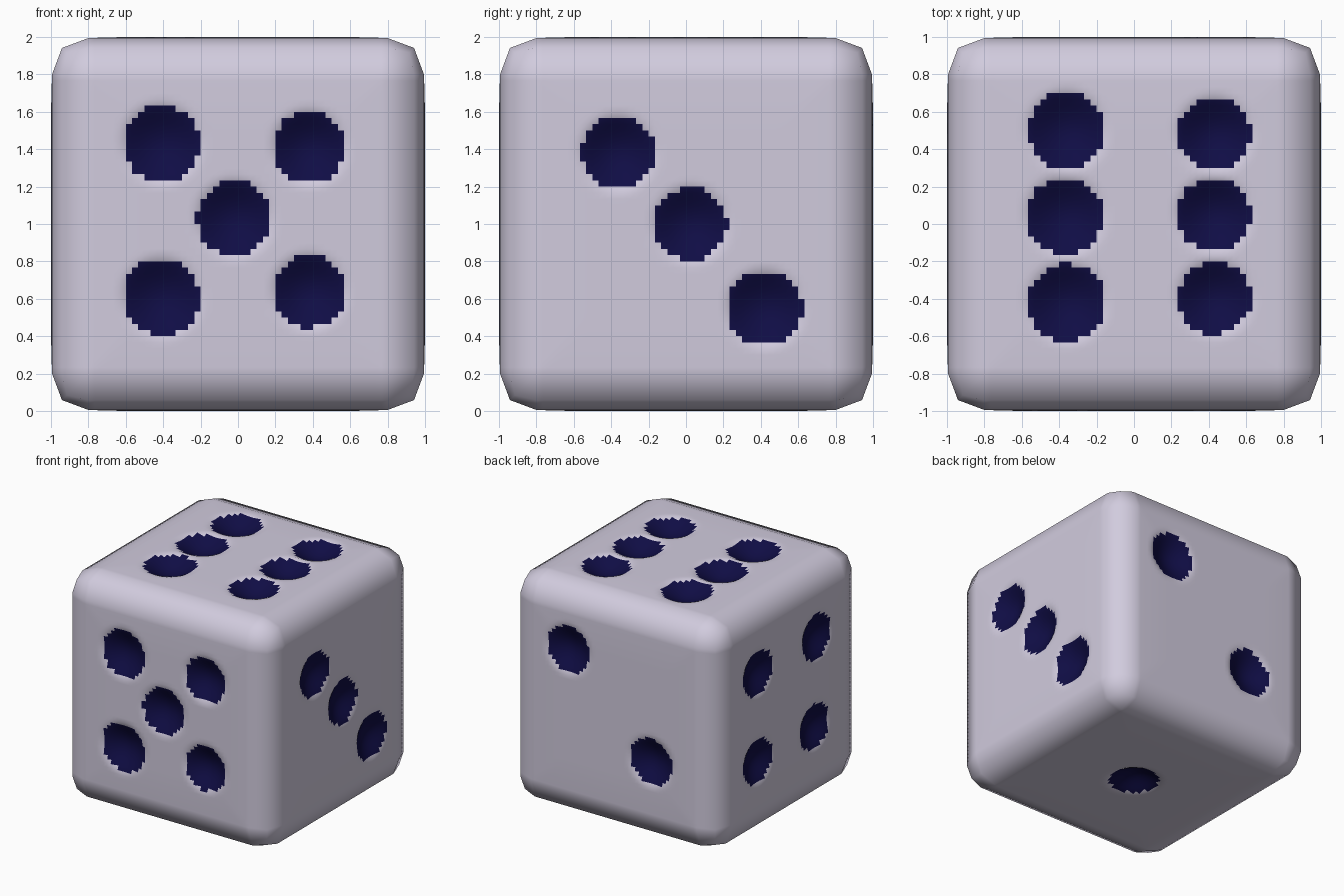
import bpy, bmesh, math
from mathutils import Vector

if "Cube" in bpy.data.objects:
    bpy.data.objects.remove(bpy.data.objects["Cube"])

CORE = 0.8        # half size of the flat area inside the rounded edges
CELLS = 48        # fine cells across each flat area
DENT = 0.085      # depth of a pip

X, Y, Z = Vector((1, 0, 0)), Vector((0, 1, 0)), Vector((0, 0, 1))


def material(name, rgb):
    m = bpy.data.materials.new(name)
    m.diffuse_color = (*rgb, 1)
    m.use_nodes = True
    m.node_tree.nodes["Principled BSDF"].inputs["Base Color"].default_value = m.diffuse_color
    return m


# Each side: outward normal, two in-plane axes, pips as (u, v, radius)
sides = [
    (-Y, X, Z, [(-.41, .43, .205), (.38, .41, .193), (-.02, .03, .2),
                (-.41, -.39, .205), (.38, -.36, .193)]),
    (X, Y, Z, [(-.365, .38, .195), (.025, 0, .195), (.42, -.45, .2)]),
    (Z, X, Y, [(-.36, .5, .205), (-.37, .045, .205), (-.36, -.42, .205),
               (.43, .48, .195), (.425, .05, .195), (.43, -.395, .195)]),
    (-X, Y, Z, [(.43, .42, .197), (-.38, .43, .197),
                (.43, -.35, .197), (-.35, -.345, .197)]),
    (Y, X, Z, [(.44, .46, .2), (-.36, -.31, .2)]),
    (-Z, X, Y, [(0, 0, .2)]),
]


def rounded(p):
    """Pull a cube point onto the rounded box."""
    core = Vector([max(-CORE, min(CORE, c)) for c in p])
    return core + (p - core).normalized() * (1 - CORE)


def sink(u, v, pips):
    """Gentle fall-off toward the rim, plus the bowls of the pips."""
    t = max(0, (max(abs(u), abs(v)) - 0.5) / (CORE - 0.5))
    depth = 0.006 * t * t if t <= 1.001 else 0
    for a, b, r in pips:
        q = math.hypot(u - a, v - b) / (r * 1.12)
        if q < 1:
            depth += DENT * (1 - q * q) ** 1.5
    return depth


# Grid lines: fine across the flat, two coarse facets around each edge
lines = [-1] + [CORE * (2 * i / CELLS - 1) for i in range(CELLS + 1)] + [1]
n = len(lines)

bm = bmesh.new()
shared = {}
for normal, ua, va, pips in sides:
    grid = {}
    for i, u in enumerate(lines):
        for j, v in enumerate(lines):
            p = normal + ua * u + va * v
            key = tuple(round(c, 4) for c in p)
            if key not in shared:
                shared[key] = bm.verts.new(rounded(p) - normal * sink(u, v, pips) + Z)
            grid[i, j] = shared[key]
    flip = ua.cross(va).dot(normal) < 0
    for i in range(n - 1):
        for j in range(n - 1):
            loop = [grid[i, j], grid[i + 1, j], grid[i + 1, j + 1], grid[i, j + 1]]
            f = bm.faces.new(loop[::-1] if flip else loop)
            f.smooth = True
            cu, cv = (lines[i] + lines[i + 1]) / 2, (lines[j] + lines[j + 1]) / 2
            # Dark colour inside the pips
            f.material_index = int(any(math.hypot(cu - a, cv - b) < r for a, b, r in pips))

mesh = bpy.data.meshes.new("die")
bm.to_mesh(mesh)
bm.free()
mesh.materials.append(material("pale lavender grey", (0.64, 0.60, 0.73)))
mesh.materials.append(material("dark navy", (0.005, 0.004, 0.06)))
die = bpy.data.objects.new("die", mesh)
bpy.context.collection.objects.link(die)
